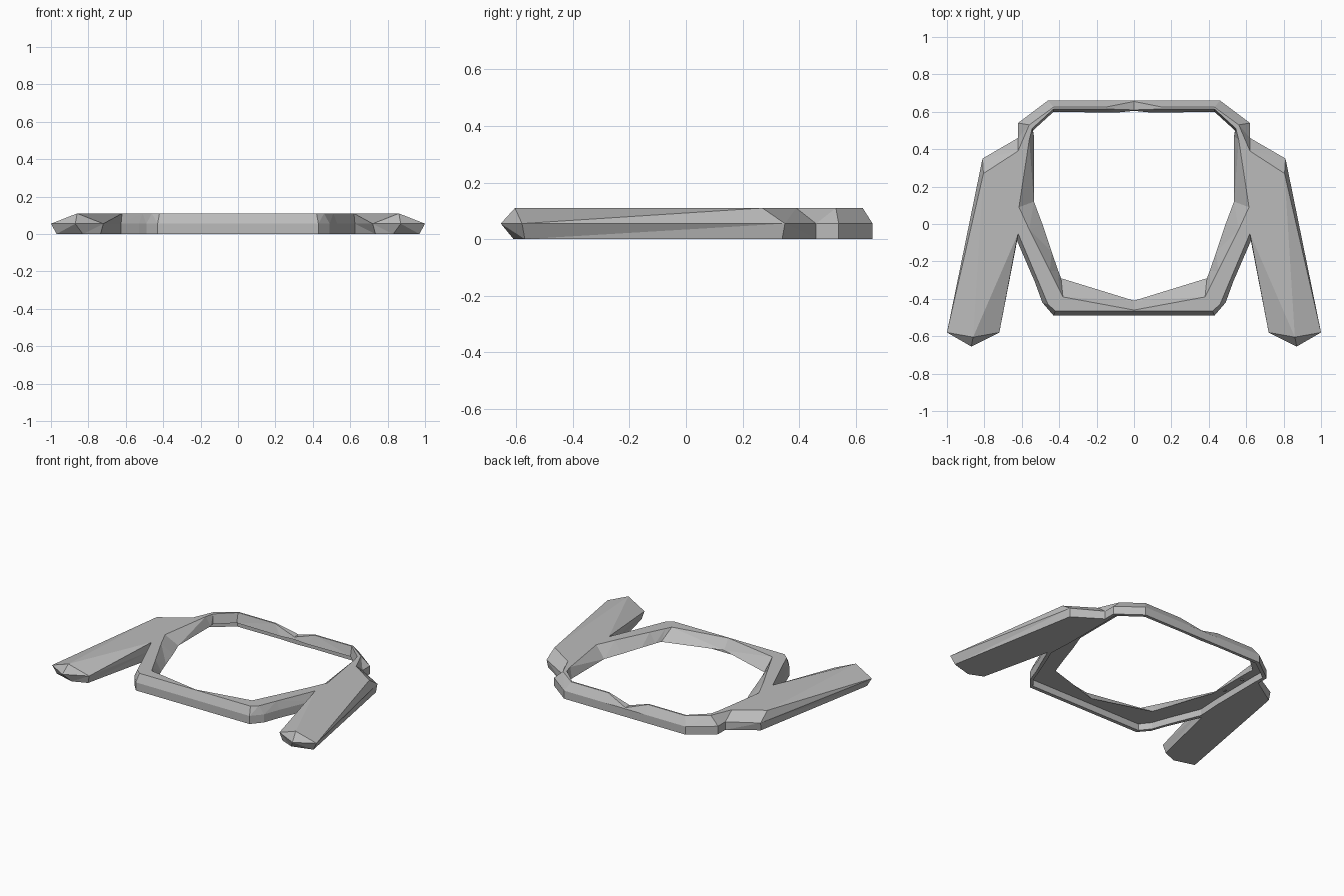
import bpy
import bmesh
from mathutils import Vector

cube = bpy.data.objects.get("Cube")
if cube:
    bpy.data.objects.remove(cube, do_unlink=True)

grey = bpy.data.materials.new("plain grey")
grey.use_nodes = True
colour = (0.5, 0.5, 0.5, 1)
grey.diffuse_color = colour
grey.node_tree.nodes["Principled BSDF"].inputs["Base Color"].default_value = colour

TOP, MID, RECESS, LIP = 0.11, 0.055, 0.045, 0.025

# Half of the ring, front centre to back centre: outer wall, outer ridge, inner ridge, inner edge
stations = [
    ((0, -.49), (0, -.465), (0, -.46), (0, -.41)),
    ((.43, -.49), (.42, -.465), (.38, -.39), (.39, -.29)),
    ((.49, -.42), (.46, -.43), (.40, -.35), (.405, -.25)),
    ((.53, -.31), (.51, -.31), (.45, -.25), (.44, -.15)),
    ((.625, -.09), (.62, -.05), (.56, -.03), (.49, 0)),
    ((.62, .1), (.62, .1), (.615, .09), (.535, .12)),
    ((.62, .46), (.62, .39), (.56, .45), (.535, .47)),
    ((.62, .54), (.56, .53), (.545, .51), (.54, .50)),
    ((.46, .66), (.43, .625), (.43, .615), (.43, .60)),
    ((.15, .66), (.15, .625), (.15, .615), (.1, .595)),
    ((0, .66), (0, .655), (0, .61), (0, .605)),
]
JOINT = (4, 5, 6)  # stations where the arm meets the ring

bm = bmesh.new()


def vert(p, z):
    return bm.verts.new((p[0], p[1], z))


def face(*verts):
    loop = list(dict.fromkeys(verts))
    if len(loop) > 2:
        bm.faces.new(loop)


# Ring sections: floor, wall, ridges, inner edge, recess under the ring, lip
ring = []
for i, (outer, ridge, inner, edge) in enumerate(stations):
    top = MID + 0.005 if i == len(stations) - 1 else TOP
    o = Vector(outer)
    lip = o + (Vector(edge) - o).normalized() * LIP
    ring.append([vert(outer, 0), vert(outer, MID), vert(ridge, top), vert(inner, top),
                 vert(edge, RECESS), vert(lip, RECESS), vert(lip, 0)])

for i, (a, b) in enumerate(zip(ring, ring[1:])):
    for k in range(len(a)):
        if k < 2 and i in JOINT[:2]:
            continue  # open where the arm joins on
        n = (k + 1) % len(a)
        face(a[k], b[k], b[n], a[n])

# Arm: floor, middle and top outlines run from the front joint round the tip to the back joint
first, middle, last = (ring[j] for j in JOINT)
floor = [first[0]] + [vert(p, 0) for p in ((.735, -.57), (.83, -.61), (.97, -.57), (.805, .34))] + [last[0]]
mid = [first[1]] + [vert(p, MID) for p in ((.72, -.58), (.87, -.655), (1, -.58), (.81, .35))] + [last[1]]
tip, corner = vert((.86, -.605), TOP), vert((.805, .27), TOP)
top = [first[2], tip, tip, tip, corner, last[2]]
for low, high in ((floor, mid), (mid, top)):
    for j in range(len(low) - 1):
        face(low[j], low[j + 1], high[j + 1], high[j])
face(*top, middle[2])
face(*floor, middle[0])

bmesh.ops.triangulate(bm, faces=[f for f in bm.faces if len(f.verts) == 4], quad_method='SHORT_EDGE')
bmesh.ops.recalc_face_normals(bm, faces=bm.faces)
# Turn everything outwards if the arm floor ended up facing up
floor_face = max(bm.faces, key=lambda f: f.calc_area() if f.calc_center_median().z < 0.001 else 0)
if floor_face.normal.z > 0:
    bmesh.ops.reverse_faces(bm, faces=bm.faces)

mesh = bpy.data.meshes.new("frame_with_arms")
bm.to_mesh(mesh)
bm.free()
mesh.materials.append(grey)
frame = bpy.data.objects.new("frame_with_arms", mesh)
bpy.context.collection.objects.link(frame)
mirror = frame.modifiers.new("mirror", 'MIRROR')
mirror.use_axis[0] = True
mirror.use_mirror_merge = True

# Small screw heads in the recess under each side
for side, name in ((1, "left"), (-1, "right")):
    for y, place in ((.2, "front"), (.37, "back")):
        bpy.ops.mesh.primitive_cylinder_add(vertices=8, radius=0.011, depth=0.008,
                                            location=(side * .565, y, RECESS - 0.002))
        screw = bpy.context.object
        screw.name = f"{name}_{place}_screw"
        screw.data.materials.append(grey)
